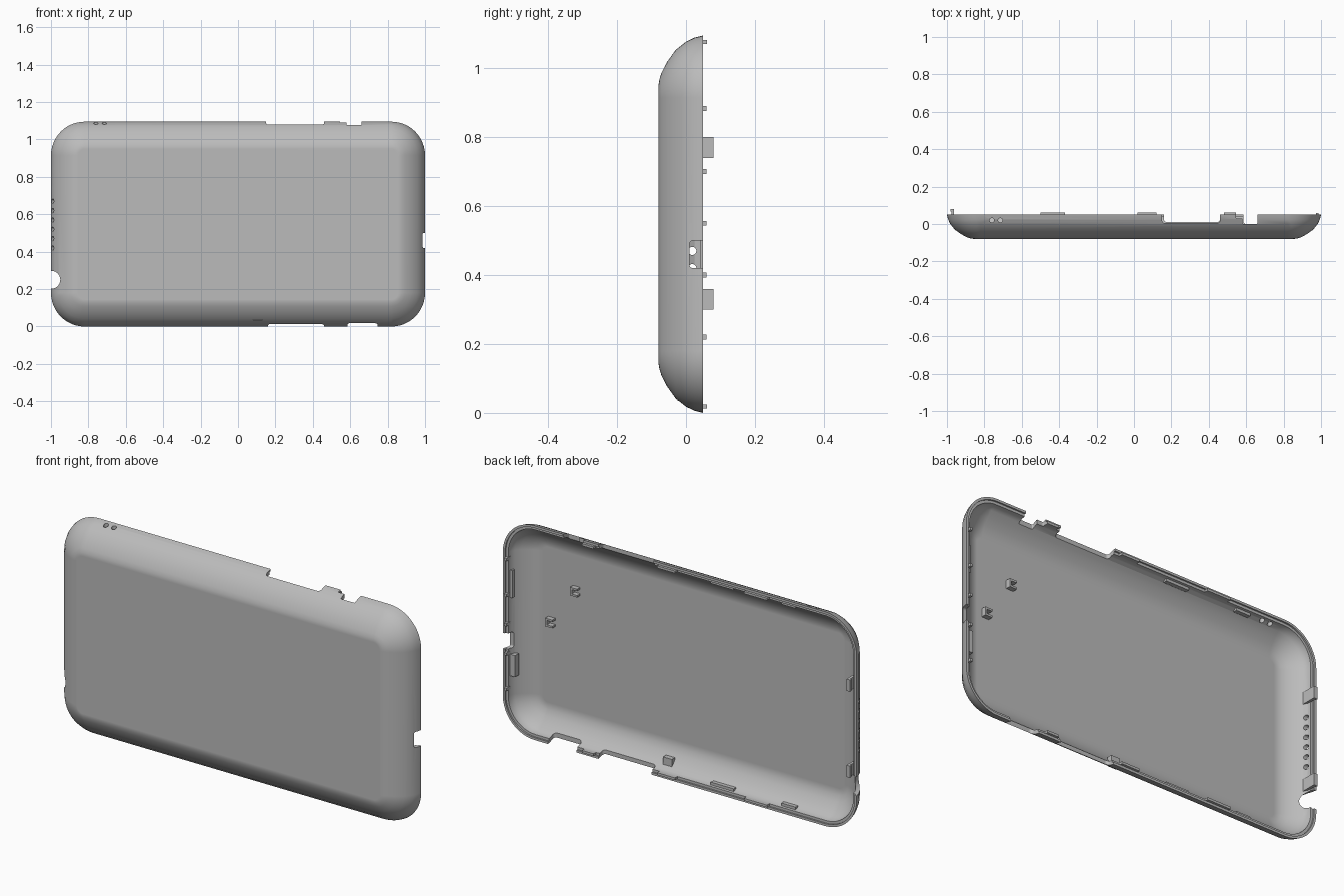
import bpy, bmesh, math
from mathutils import Matrix, Vector

if "Cube" in bpy.data.objects:
    bpy.data.objects.remove(bpy.data.objects["Cube"], do_unlink=True)

HALF_X, HEIGHT, CORNER = 1.0, 1.095, 0.18
MID_Z = HEIGHT / 2

grey = bpy.data.materials.new("plain grey")
grey.use_nodes = True
color = (0.5, 0.5, 0.5, 1)
grey.diffuse_color = color
grey.node_tree.nodes["Principled BSDF"].inputs["Base Color"].default_value = color


def make_object(name, bm):
    bmesh.ops.recalc_face_normals(bm, faces=bm.faces)
    mesh = bpy.data.meshes.new(name)
    bm.to_mesh(mesh)
    bm.free()
    obj = bpy.data.objects.new(name, mesh)
    bpy.context.collection.objects.link(obj)
    mesh.materials.append(grey)
    return obj


def activate(obj):
    bpy.ops.object.select_all(action='DESELECT')
    obj.select_set(True)
    bpy.context.view_layer.objects.active = obj


def add_box(bm, x, y, z, round_axis=None, radius=0.015):
    """Box from three (low, high) ranges, with edges along one axis rounded."""
    size = [b - a for a, b in (x, y, z)]
    centre = [(a + b) / 2 for a, b in (x, y, z)]
    verts = bmesh.ops.create_cube(bm, size=1, matrix=Matrix.LocRotScale(
        Vector(centre), None, Vector(size)))["verts"]
    if round_axis is not None:
        edges = {e for v in verts for e in v.link_edges}
        along = [e for e in edges if abs(
            (e.verts[0].co - e.verts[1].co).normalized()[round_axis]) > 0.9]
        bmesh.ops.bevel(bm, geom=along, offset=radius, segments=5,
                        profile=0.5, affect='EDGES')


def add_rod(bm, centre, radius, length, axis):
    turn = Vector((0, 0, 1)).rotation_difference(Vector(axis)).to_matrix().to_4x4()
    bmesh.ops.create_cone(bm, cap_ends=True, segments=24, radius1=radius,
                          radius2=radius, depth=length,
                          matrix=Matrix.Translation(centre) @ turn)


def ring(bm, inset, y, steps=12):
    """Rounded rectangle, moved inward by inset at depth y."""
    radius = CORNER - inset
    cx, cz = HALF_X - CORNER, MID_Z - CORNER
    verts = []
    for i, (sx, sz) in enumerate(((1, 1), (-1, 1), (-1, -1), (1, -1))):
        for k in range(steps + 1):
            a = math.pi / 2 * (i + k / steps)
            verts.append(bm.verts.new((sx * cx + radius * math.cos(a), y,
                                       MID_Z + sz * cz + radius * math.sin(a))))
    return verts


# Shell: outer curve, stepped rim, inner curve
outer = [(0.145, -0.08), (0.127, -0.077), (0.108, -0.071), (0.077, -0.055),
         (0.042, -0.03), (0.018, 0.0), (0.006, 0.025), (0, 0.05)]
rim = [(0.012, 0.05), (0.012, 0.042), (0.025, 0.042)]
inner = [(0.027, 0.025), (0.037, 0.005), (0.06, -0.018), (0.09, -0.04),
         (0.118, -0.053), (0.15, -0.06)]
bm = bmesh.new()
rings = [ring(bm, *p) for p in outer + rim + inner]
for a, b in zip(rings, rings[1:]):
    for i in range(len(a)):
        j = (i + 1) % len(a)
        bm.faces.new((a[i], a[j], b[j], b[i]))
bm.faces.new(rings[0])
bm.faces.new(rings[-1])
shell = make_object("shell", bm)

# Openings in the rim
bm = bmesh.new()
top, bottom = (1.04, 1.2), (-0.1, 0.055)
add_box(bm, (0.15, 0.46), (0.005, 0.2), top, 2)
add_box(bm, (0.58, 0.66), (0.0, 0.2), top, 2, 0.005)
add_box(bm, (0.545, 0.6), (0.03, 0.2), top, 2, 0.005)
add_box(bm, (0.16, 0.46), (0.01, 0.2), bottom, 2)
add_box(bm, (0.585, 0.745), (0.0, 0.2), bottom, 2)
add_box(bm, (0.94, 1.1), (0.01, 0.2), (0.42, 0.5), 0, 0.01)
add_rod(bm, (-0.998, 0, 0.25), 0.048, 0.4, (0, 1, 0))
# Small round holes
for i in range(6):
    add_rod(bm, (-1, 0.018, 0.42 + 0.05 * i), 0.012, 0.16, (1, 0, 0))
for x in (-0.76, -0.715):
    add_rod(bm, (x, 0.02, HEIGHT), 0.012, 0.16, (0, 0, 1))
cutter = make_object("opening_cutter", bm)
cutter.hide_render = True

activate(shell)
cut = shell.modifiers.new("openings", 'BOOLEAN')
cut.operation = 'DIFFERENCE'
cut.solver = 'EXACT'
cut.use_self = True
cut.object = cutter
bpy.ops.object.modifier_apply(modifier=cut.name)
bpy.data.objects.remove(cutter, do_unlink=True)
bpy.ops.object.shade_smooth_by_angle(angle=math.radians(30))
weighted = shell.modifiers.new("flat_panel_normals", 'WEIGHTED_NORMAL')
weighted.keep_sharp = True

# Thin tabs standing on the rim
bm = bmesh.new()
for x in ((-0.5, -0.37), (0.02, 0.12), (0.48, 0.545)):
    add_box(bm, x, (0.025, 0.061), (HEIGHT - 0.025, HEIGHT - 0.013))
    add_box(bm, x, (0.025, 0.061), (0.013, 0.025))
for z in (0.22, 0.4, 0.55, 0.7, 0.883):
    add_box(bm, (0.973, 0.986), (0.025, 0.06), (z - 0.007, z + 0.007))
make_object("rim_tabs", bm)

# Tall clips on one end
bm = bmesh.new()
for z in ((0.3, 0.36), (0.74, 0.8)):
    add_box(bm, (-0.976, -0.962), (0.0, 0.08), z)
    add_box(bm, (-0.982, -0.965), (0.068, 0.08), z)
make_object("end_clips", bm)

# Catches on the inner walls
bm = bmesh.new()
add_box(bm, (0.945, 0.975), (0.0, 0.03), (0.28, 0.39))
add_box(bm, (0.96, 0.975), (0.012, 0.03), (0.68, 0.82))
for x in ((-0.29, -0.16), (-0.64, -0.56)):
    add_box(bm, x, (0.01, 0.03), (0.022, 0.04))
    add_box(bm, x, (0.01, 0.03), (HEIGHT - 0.04, HEIGHT - 0.022))
add_box(bm, (0.08, 0.13), (-0.025, 0.0), (0.035, 0.08))
make_object("wall_catches", bm)

# Small U-shaped hooks on the inner panel
bm = bmesh.new()
for x, z in ((0.66, 0.765), (0.8, 0.57)):
    for side in (-1, 1):
        add_box(bm, (x - 0.02, x + 0.02), (-0.065, -0.035),
                (z + side * 0.016 - 0.005, z + side * 0.016 + 0.005))
    add_box(bm, (x + 0.01, x + 0.02), (-0.065, -0.035), (z - 0.016, z + 0.016))
make_object("panel_hooks", bm)
